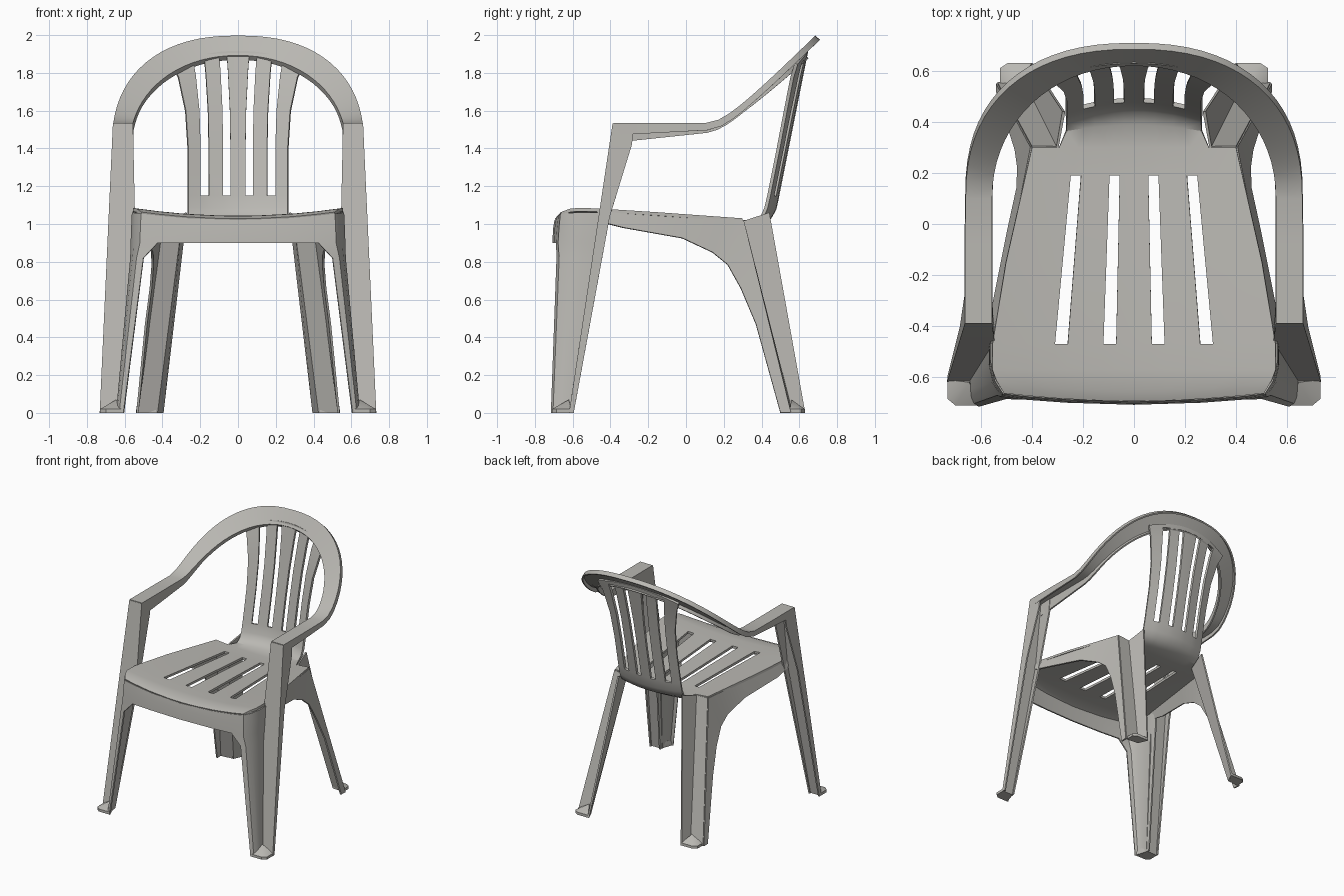
import bpy, bmesh, math
from mathutils import Vector

if "Cube" in bpy.data.objects:
    bpy.data.objects.remove(bpy.data.objects["Cube"])

plastic = bpy.data.materials.new("warm grey plastic")
plastic.diffuse_color = (0.49, 0.48, 0.45, 1)
plastic.use_nodes = True
plastic.node_tree.nodes["Principled BSDF"].inputs["Base Color"].default_value = plastic.diffuse_color


def finish(name, bm, thickness=0.0):
    """Turn a right-half mesh into a mirrored, thickened, shaded part."""
    bmesh.ops.recalc_face_normals(bm, faces=bm.faces)
    mesh = bpy.data.meshes.new(name)
    bm.to_mesh(mesh)
    bm.free()
    mesh.materials.append(plastic)
    ob = bpy.data.objects.new(name, mesh)
    bpy.context.collection.objects.link(ob)
    ob.modifiers.new("mirror", 'MIRROR').merge_threshold = 0.0005
    if thickness:
        solid = ob.modifiers.new("thickness", 'SOLIDIFY')
        solid.thickness = thickness
        solid.offset = 0
    bpy.ops.object.select_all(action='DESELECT')
    ob.select_set(True)
    bpy.context.view_layer.objects.active = ob
    bpy.ops.object.convert(target='MESH')
    bpy.ops.object.shade_smooth_by_angle(angle=math.radians(35))


def shell(name, rows, thickness=0.012, skip=lambda r, c: False):
    """Loft rows of points; None marks a missing point, skip() leaves openings."""
    bm = bmesh.new()
    grid = [[p and bm.verts.new(p) for p in row] for row in rows]
    for r in range(len(rows) - 1):
        for c in range(len(rows[r]) - 1):
            quad = [grid[r][c], grid[r][c + 1], grid[r + 1][c + 1], grid[r + 1][c]]
            if all(quad) and not skip(r, c):
                bm.faces.new(quad)
    bmesh.ops.delete(bm, geom=[v for v in bm.verts if not v.link_faces], context='VERTS')
    finish(name, bm, thickness)


def mix(a, b, t):
    return a + (b - a) * t


def clamp(t):
    return max(0.0, min(1.0, t))


# Seat and slatted back: one sheet whose columns follow the slot edges
slots = (0, .07, .12, .26, .31, .42)
waist = (0, .04, .08, .155, .20, .265)
crown = (0, .06, .10, .18, .24, .345)
sheet = []
for y, z, half, bow in [(-.69, 1.02, .51, .035), (-.655, 1.034, .54, .045), (-.57, 1.035, .556, 0),
                        (-.47, 1.033, .555, 0), (-.15, 1.02, .502, 0), (.19, 1.005, .425, 0),
                        (.30, 1.0, .40, 0)]:
    taper = 1 - .2 * clamp((y + .47) / .66)
    xs = [x * taper for x in slots] + [half]
    if y == .30:                                  # narrow towards the backrest
        xs = [mix(a, b, .6) for a, b in zip(xs, waist)] + [half]
    sheet.append([(x, y + bow * (x / .55) ** 2, z + .04 * (x / .55) ** 2) for x in xs])
for y, z, bow in [(.39, 1.005, -.10), (.445, 1.035, -.18), (.47, 1.08, -.2)]:
    sheet.append([(x, y + bow * (x / .55) ** 2, z + .02 * (x / .55) ** 2) for x in waist] + [None])
for z in (1.15, 1.27, 1.4, 1.6, 1.8, 1.885, 1.915):
    t = clamp((z - 1.4) / .5) ** 2
    row = [(mix(a, b, t), z) for a, b in zip(waist, crown)]
    sheet.append([(x, .485 + .2 * (z - 1.15) - mix(.2, .14, t) * (x / .55) ** 2,
                   z - .17 * t * t * (x / .55) ** 2) for x, z in row] + [None])
shell("seat_and_back", sheet, 0.018,
      lambda r, c: c in (1, 3) and (r in (3, 4) or 10 <= r <= 14))

# Front apron, wrapping round the corners and running down as the front leg panels
path = [(0, -.69), (.26, -.682), (.42, -.67), (.51, -.66), (.54, -.612), (.556, -.54), (.555, -.46)]
knee = [(.50, -.68), (.533, -.667), (.553, -.62), (.565, -.55), (.562, -.48)]
toe = [(.605, -.71), (.625, -.70), (.635, -.68), (.64, -.65), (.64, -.615)]
apron = [[(x, y, 1.02 + .04 * (x / .55) ** 2) for x, y in path]]
apron += [[(x * (1 + out), y - out, z) for x, y in path] for out, z in ((.007, .98), (.012, .9))]
apron += [[None, None] + [(x, y, z) for x, y in section] for section, z in ((knee, .82), (toe, 0))]
shell("front_apron_and_leg_panel", apron)

# Front posts: tapered channels from the floor to the arms
post = []
for z, inner, depth in [(1.53, .56, .11), (1.42, .558, .115), (1.04, .55, .055), (0, .64, .02)]:
    t = 1 - z / 1.53
    y, outer = -.385 - .23 * t, .658 + .07 * t
    post.append([(inner + .004, y + depth, z), (inner, y, z),
                 (outer, y, z), (outer - .004, y + depth, z)])
shell("front_post", post)


# Arms and back hoop: a channel along two superellipses that climb towards the back
def rim(angle, width, reach, power, climb):
    x = width * max(math.sin(angle), 0) ** (2 / power)
    s = reach * max(math.cos(angle), 0) ** (2 / power)
    return Vector((x, .1 + s, 1.53 + climb * (math.hypot(s, .14) - .14)))


def channel(outer, inner):
    k = clamp((.35 - outer.y) / .735)
    return [outer + Vector((0, .02 * (1 - k), -.02 - .04 * k)), outer,
            inner, inner + Vector((0, .02 * (1 - k), -.02 - .08 * k))]


hoop = [channel(Vector((.658, y, 1.53)), Vector((.56, y, 1.53))) for y in (-.385, -.27, -.08)]
steps = 18
for i in range(steps + 1):
    a = math.pi / 2 * (1 - i / steps)
    if i == steps:
        a = 0
    hoop.append(channel(rim(a, .655, .585, 2.35, 1), rim(a, .56, .525, 2.1, .9)))
shell("arm_and_back_hoop", hoop)

# Side skirts, sweeping from the seat edge down the outside of the back legs
front, corner, heel = Vector((.553, -.47, 1.065)), Vector((.40, .30, 1.02)), Vector((.535, .55, 0))
skirt_top = [front.lerp(corner, t) for t in (0, .18, .58, .86)]
skirt_top += [corner.lerp(heel, t) for t in (0, .27, .54, 1)]
skirt_low = [(.558, -.45, 1.01), (.552, -.33, .98), (.49, -.02, .925), (.455, .14, .85),
             (.452, .22, .785), (.462, .29, .66), (.487, .37, .47), (.533, .50, 0)]
shell("side_skirt", [skirt_top, skirt_low])

# Back legs: rear face and the flange that meets the backrest
shell("back_leg", [[corner, (.30, .30, 1.015), (.275, .44, 1.06)],
                   [heel, (.43, .56, 0), (.40, .63, 0)]])


def foot(name, x, y, depth):
    """Small pad with a sloping cap that rises to the leg's inner corner."""
    outline = [(x - .033, y + depth), (x + .06, y + depth), (x + .09, y + depth * .75),
               (x + .09, y), (x, y)]
    bm = bmesh.new()
    low = [bm.verts.new((px, py, 0)) for px, py in outline]
    high = [bm.verts.new((px, py, .02)) for px, py in outline]
    apex = bm.verts.new((x + .005, y + depth * .1, .07))
    bm.faces.new(low)
    for i in range(5):
        j = (i + 1) % 5
        bm.faces.new((low[i], low[j], high[j], high[i]))
        bm.faces.new((high[i], high[j], apex))
    finish(name, bm)


# Feet
foot("front_foot", .64, -.61, -.10)
foot("back_foot", .435, .55, .08)
